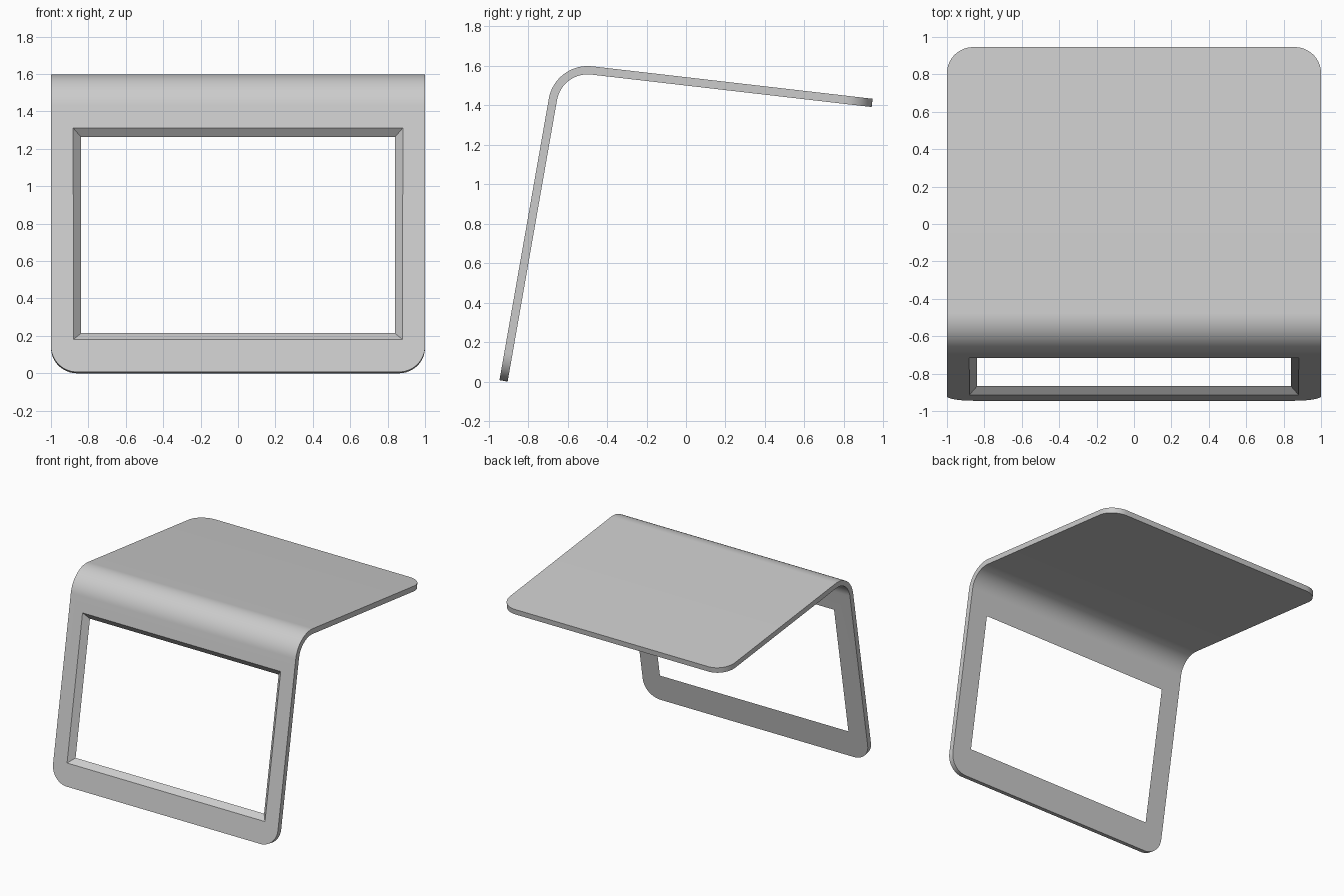
import bpy, bmesh
from math import sin, cos, pi, radians
from mathutils import Vector

cube = bpy.data.objects.get("Cube")
if cube:
    bpy.data.objects.remove(cube, do_unlink=True)

THICK = 0.042
CORNER = 0.14
BEND = 0.2
LEAN, SLOPE = radians(10), radians(6.6)
HALF = 1.0

grey = bpy.data.materials.new("light grey")
grey.use_nodes = True
COLOUR = (0.6, 0.6, 0.6, 1)
grey.diffuse_color = COLOUR
grey.node_tree.nodes["Principled BSDF"].inputs["Base Color"].default_value = COLOUR


def make_object(name, bm):
    bmesh.ops.recalc_face_normals(bm, faces=bm.faces)
    mesh = bpy.data.meshes.new(name)
    bm.to_mesh(mesh)
    bm.free()
    mesh.materials.append(grey)
    obj = bpy.data.objects.new(name, mesh)
    bpy.context.collection.objects.link(obj)
    return obj


# Side profile: leaning leg, round bend, gently falling top
foot = Vector((0, -0.945, 0.007))
up = Vector((0, sin(LEAN), cos(LEAN)))
leg_out = Vector((0, -cos(LEAN), sin(LEAN)))
centre = Vector((0, -0.498, 1.398))
back = Vector((0, cos(SLOPE), -sin(SLOPE)))
top_out = Vector((0, sin(SLOPE), cos(SLOPE)))
tip = centre + top_out * BEND + back * 1.43

# Each row holds an outer point, its outward normal and its half width
N = 16
corner = [(CORNER * (1 - cos(a)), HALF - CORNER * (1 - sin(a)))
          for a in (pi / 2 * i / N for i in range(N + 1))]
rows = [(foot + up * d, leg_out, w) for d, w in corner]
start, end = pi - LEAN, pi / 2 - SLOPE
for i in range(25):
    a = start + (end - start) * i / 24
    n = Vector((0, cos(a), sin(a)))
    rows.append((centre + n * BEND, n, HALF))
rows += [(tip - back * d, top_out, w) for d, w in reversed(corner)]

# Bent sheet with rounded corners
bm = bmesh.new()
rings = []
for p, n, w in rows:
    side = Vector((w, 0, 0))
    inner = p - n * THICK
    rings.append([bm.verts.new(v) for v in (p - side, p + side, inner + side, inner - side)])
for a, b in zip(rings, rings[1:]):
    for i in range(4):
        j = (i + 1) % 4
        bm.faces.new((a[i], a[j], b[j], b[i]))
bm.faces.new(rings[0])
bm.faces.new(rings[-1])
stand = make_object("bent_stand", bm)

# Window cutter whose sides taper inward toward the back
bm = bmesh.new()
loops = []
for depth in (-0.03, THICK + 0.03):
    loops.append([bm.verts.new(foot - leg_out * depth + up * s + Vector((x, 0, 0)))
                  for x, s in ((-0.88 + depth, 0.176 + depth), (0.88 - depth, 0.176 + depth),
                               (0.88 - depth, 1.323 - depth), (-0.88 + depth, 1.323 - depth))])
for i in range(4):
    j = (i + 1) % 4
    bm.faces.new((loops[0][i], loops[0][j], loops[1][j], loops[1][i]))
for loop in loops:
    bm.faces.new(loop)
cutter = make_object("window_cutter", bm)
cutter.hide_render = True

cut = stand.modifiers.new("window", "BOOLEAN")
cut.operation = "DIFFERENCE"
cut.solver = "EXACT"
cut.object = cutter
bpy.ops.object.select_all(action="DESELECT")
stand.select_set(True)
bpy.context.view_layer.objects.active = stand
bpy.ops.object.modifier_apply(modifier=cut.name)
bpy.data.objects.remove(cutter, do_unlink=True)

# Smooth bend and corners, crisp edges
bpy.ops.object.shade_smooth_by_angle(angle=radians(30))
